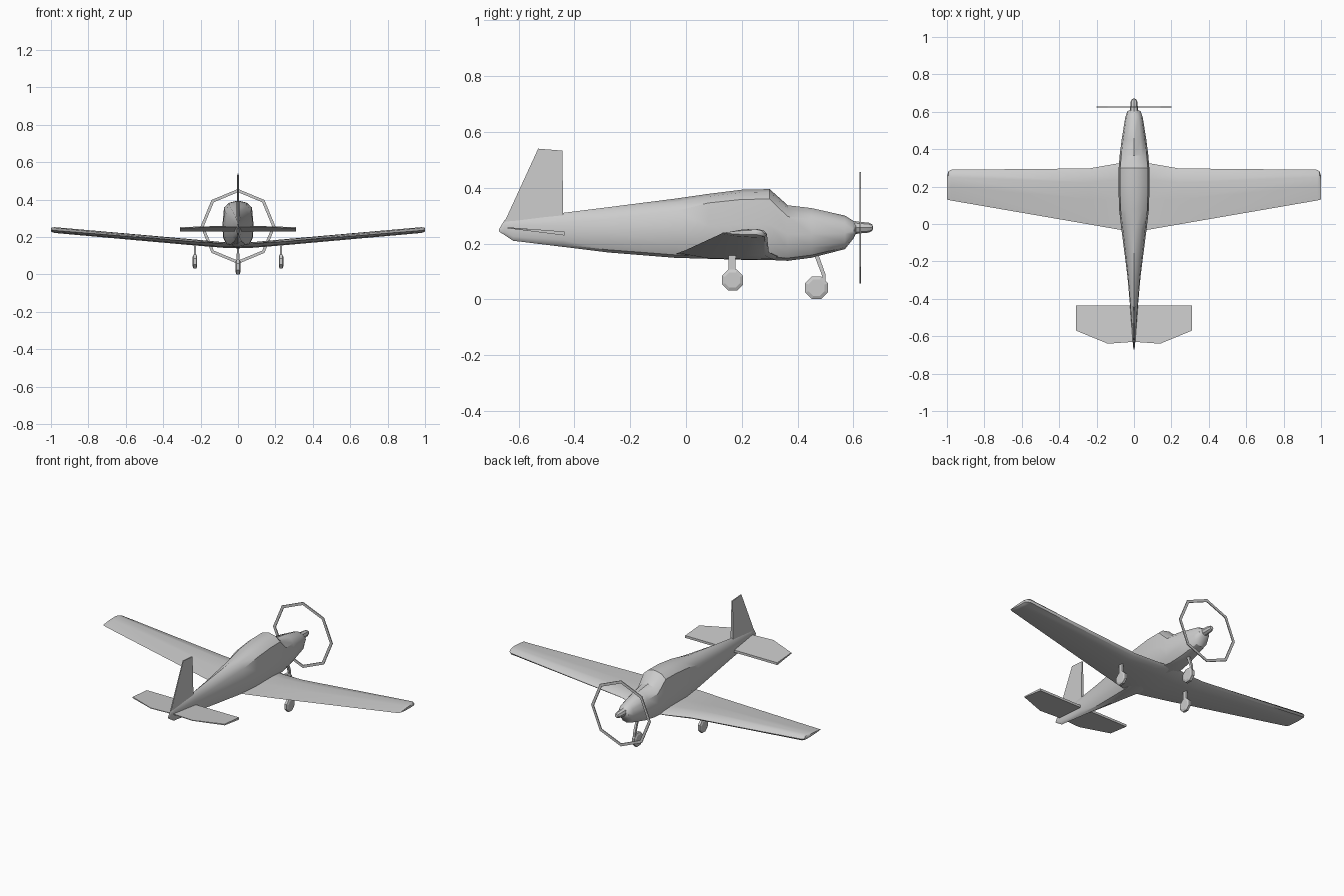
import bpy, bmesh, math
from mathutils import Vector

if "Cube" in bpy.data.objects:
    bpy.data.objects.remove(bpy.data.objects["Cube"])


def finish(bm, name, angle=None):
    bmesh.ops.remove_doubles(bm, verts=bm.verts, dist=1e-5)
    bmesh.ops.recalc_face_normals(bm, faces=bm.faces)
    me = bpy.data.meshes.new(name)
    bm.to_mesh(me)
    bm.free()
    ob = bpy.data.objects.new(name, me)
    bpy.context.collection.objects.link(ob)
    if angle:
        bpy.ops.object.select_all(action='DESELECT')
        bpy.context.view_layer.objects.active = ob
        ob.select_set(True)
        bpy.ops.object.shade_smooth_by_angle(angle=math.radians(angle))
    return ob


def loft(name, rings, angle=None, caps=(True, True)):
    bm = bmesh.new()
    vs = [[bm.verts.new(p) for p in r] for r in rings]
    n = len(rings[0])
    for a, b in zip(vs, vs[1:]):
        for i in range(n):
            j = (i + 1) % n
            bm.faces.new((a[i], a[j], b[j], b[i]))
    if caps[0]:
        bm.faces.new(vs[0])
    if caps[1]:
        bm.faces.new(vs[-1])
    return finish(bm, name, angle)


def mirror(ob):
    ob.modifiers.new("Mirror", 'MIRROR')
    return ob


def circle(y, z, r, n=8, x=0):
    return [(x + r * math.sin(2 * math.pi * i / n), y, z + r * math.cos(2 * math.pi * i / n))
            for i in range(n)]


# Fuselage: stations of y, top z, bottom z, half width, boxiness (0 oval, 1 cabin)
stations = [
    (-0.67, 0.252, 0.243, 0.003, 0), (-0.65, 0.285, 0.23, 0.005, 0),
    (-0.62, 0.287, 0.21, 0.008, 0), (-0.44, 0.31, 0.188, 0.021, 0),
    (-0.28, 0.33, 0.168, 0.035, 0.2), (-0.03, 0.362, 0.148, 0.067, 0.6),
    (0.08, 0.378, 0.146, 0.08, 1), (0.20, 0.393, 0.144, 0.083, 1),
    (0.30, 0.395, 0.141, 0.082, 1), (0.365, 0.337, 0.138, 0.077, 0.6),
    (0.45, 0.327, 0.149, 0.066, 0.5), (0.57, 0.3, 0.18, 0.047, 0.4),
    (0.602, 0.28, 0.22, 0.036, 0), (0.612, 0.272, 0.243, 0.018, 0)]
oval = [(0, 1), (0.5, 0.82), (0.87, 0.4), (1, -0.1), (0.84, -0.6), (0.5, -0.87), (0, -1)]
cabin = [(0, 1), (0.55, 0.92), (0.9, 0.72), (1, 0.0), (0.97, -0.55), (0.7, -0.92), (0, -1)]
rings = []
for y, top, bot, w, k in stations:
    c, h = (top + bot) / 2, (top - bot) / 2
    half = [((a[0] * (1 - k) + b[0] * k) * w, y, c + h * (a[1] * (1 - k) + b[1] * k))
            for a, b in zip(oval, cabin)]
    rings.append(half + [(-p[0], p[1], p[2]) for p in half[-2:0:-1]])
loft("fuselage", rings, 32)

# Spinner and octagonal propeller ring
loft("spinner", [circle(y, 0.257, r) for y, r in
                 [(0.59, 0.026), (0.62, 0.021), (0.655, 0.018), (0.668, 0.011), (0.67, 0.004)]], 40)
R, r = 0.2, 0.183
prop = [circle(y, 0.257, q) for y, q in [(0.6225, R), (0.6275, R), (0.6275, r), (0.6225, r)]]
loft("propeller_ring", prop + [prop[0]], None, (False, False))

# Wings: x, trailing y, leading y, trailing z, bottom z, thickness
section = [(0, None), (0.45, 0.9), (0.75, 1), (0.93, 0.8), (1, 0.4), (0.95, 0.05),
           (0.7, 0), (0.3, 0.15)]
wing = []
for x, te, le, tz, zb, t in [
        (0, -0.04, 0.34, 0.160, 0.141, 0.03), (0.08, -0.03, 0.325, 0.166, 0.143, 0.03),
        (0.24, -0.002, 0.297, 0.176, 0.156, 0.032), (0.98, 0.126, 0.29, 0.235, 0.222, 0.031),
        (0.993, 0.129, 0.28, 0.237, 0.226, 0.026), (1.0, 0.131, 0.258, 0.239, 0.232, 0.015)]:
    ring = []
    for f, q in section:
        z = tz if q is None else zb + q * t
        ring.append((x, te + f * (le - te), z))
    wing.append(ring)
mirror(loft("wing", wing, 35, (False, True)))

# Horizontal stabiliser, sloping up toward the rear
outline = [(0, -0.63), (0.14, -0.64), (0.31, -0.57), (0.31, -0.435), (0, -0.435)]
slabs = []
for s in (-1, 1):
    slabs.append([(x, y, 0.236 - (y + 0.435) * 0.1 + s * (0.007 + (y + 0.435) * 0.025))
                  for x, y in outline])
mirror(loft("tailplane", slabs))

# Tail fin
fin = [(-0.655, 0.268), (-0.53, 0.54), (-0.443, 0.533), (-0.44, 0.26)]
thick = [0.003, 0.002, 0.004, 0.009]
loft("tail_fin", [[(s * t, y, z) for (y, z), t in zip(fin, thick)] for s in (-1, 1)])


# Landing gear
def wheel(name, x, y, z, rad, w):
    rings = []
    for dx, q in [(-w, 0.72), (-w * 0.6, 1), (w * 0.6, 1), (w, 0.72)]:
        rings.append([(x + dx, y + q * rad * math.cos(math.pi * (i + 0.5) / 4),
                       z + q * rad * math.sin(math.pi * (i + 0.5) / 4)) for i in range(8)])
    return loft(name, rings)


def strut(name, ends):
    return loft(name, [[(x + sx * w, y + sy * d, z) for sx, sy in
                        [(-1, -1), (1, -1), (1, 1), (-1, 1)]] for x, y, z, w, d in ends])


mirror(wheel("main_wheel", 0.23, 0.167, 0.069, 0.041, 0.012))
mirror(strut("main_leg", [(0.23, 0.165, 0.07, 0.006, 0.012), (0.23, 0.165, 0.105, 0.006, 0.012),
                          (0.23, 0.165, 0.17, 0.005, 0.014)]))
wheel("nose_wheel", 0, 0.468, 0.041, 0.044, 0.013)
strut("nose_leg", [(0, 0.497, 0.066, 0.006, 0.004), (0, 0.493, 0.09, 0.007, 0.007),
                   (0, 0.467, 0.16, 0.006, 0.008)])
